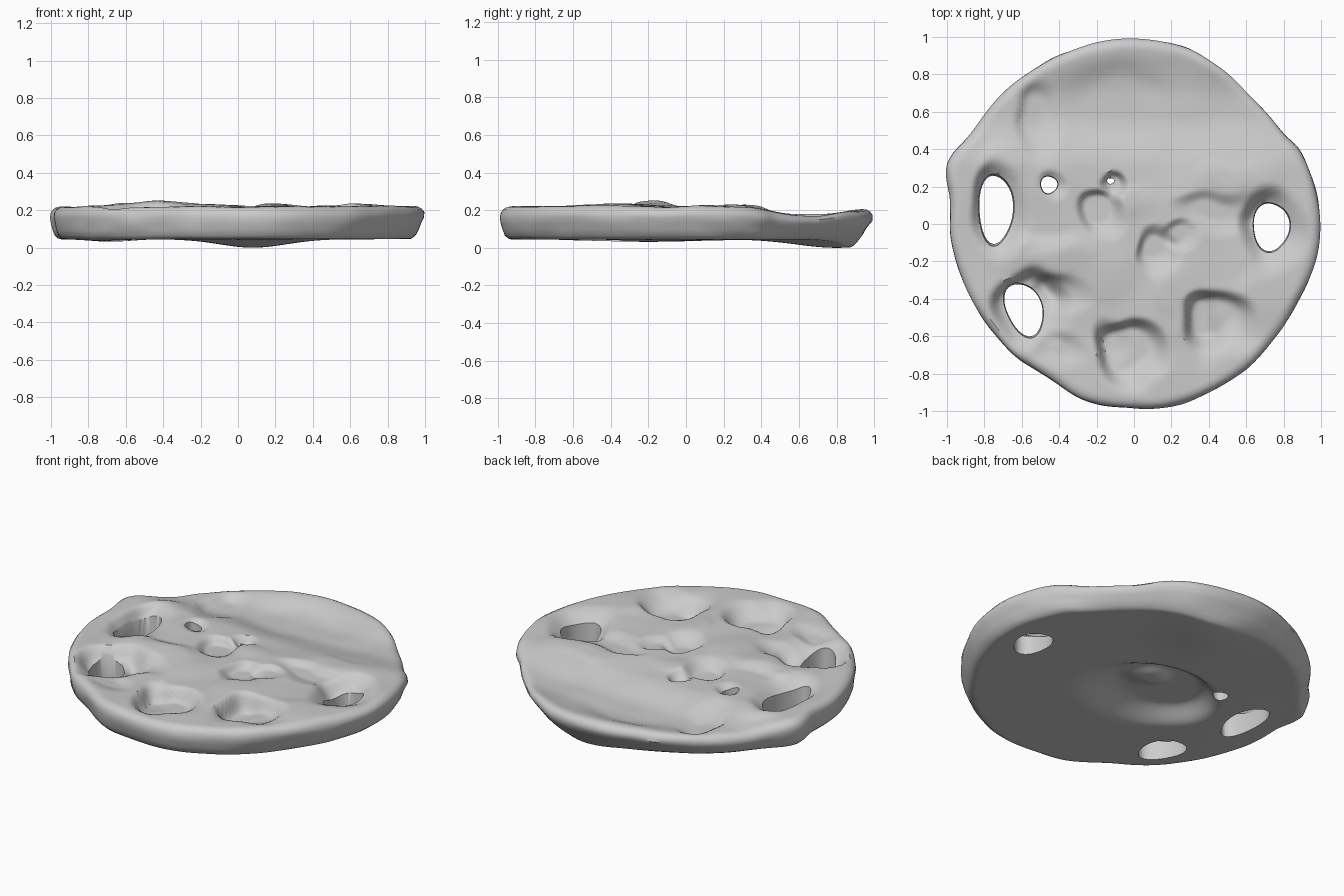
import bpy, bmesh, math
from mathutils import noise, Vector

if "Cube" in bpy.data.objects:
    bpy.data.objects.remove(bpy.data.objects["Cube"])

OUTLINE = [(.995, .05), (.955, .25), (.885, .40), (.80, .49), (.63, .68), (.46, .845), (.30, .94), (0, .995),
           (-.24, .965), (-.45, .88), (-.61, .78), (-.72, .68), (-.88, .48), (-1.0, .32), (-.985, .13),
           (-.98, -.08), (-.91, -.32), (-.80, -.52), (-.63, -.71), (-.45, -.83), (-.265, -.945),
           (-.02, -.985), (.16, -.985), (.405, -.905), (.645, -.74), (.805, -.54), (.93, -.32), (.99, -.11)]
POLAR = sorted((math.atan2(y, x) % math.tau, math.hypot(x, y)) for x, y in OUTLINE)

# Dents pressed into the top: centre, radii, depth, softness (1 = bowl, small = steep wall)
DENTS = [(.05, .56, .62, .40, .03, .9), (-.50, .55, .12, .20, .03, .7),
         (-.735, .08, .15, .25, .07, .7), (-.56, -.44, .20, .20, .08, .6), (-.40, -.37, .16, .11, .035, .8),
         (.72, -.02, .18, .22, .08, .8), (.46, .06, .28, .12, .03, .9),
         (.46, -.52, .20, .17, .075, .6), (.38, -.56, .11, .20, .03, .7),
         (-.02, -.68, .18, .17, .08, .5), (-.12, -.62, .09, .13, .02, .8),
         (-.19, .06, .13, .12, .045, .6), (-.13, .22, .07, .08, .05, .8),
         (.12, -.14, .11, .13, .04, .7), (.24, -.06, .10, .08, .025, .7),
         (-.455, .21, .08, .08, .03, 1), (-.40, -.68, .13, .10, .025, .9)]
BUMPS = [(-.70, .33, .15, .12, .012, 1), (-.55, -.16, .30, .12, .02, 1), (-.28, -.22, .30, .18, .02, 1),
         (.22, -.42, .14, .25, .015, 1), (.55, .25, .25, .12, .012, 1), (0, .12, .15, .10, .012, 1),
         (.70, -.40, .20, .20, .012, 1)]


def smooth(a, b, v):
    t = min(1, max(0, (v - a) / (b - a)))
    return t * t * (3 - 2 * t)


def press(x, y, item):
    cx, cy, rx, ry, d, soft = item
    u, v = (x - cx) / rx, (y - cy) / ry
    q = math.hypot(u, v)
    if q > 2:
        return 0
    # steeper on the back-left side, running out towards the front right
    lean = (u - v) / (1.414 * q) if q > .001 else 0
    soft = min(1.05, soft * (1 + .4 * lean))
    return d * (1 - smooth(1.1 - soft, 1.1 + .2 * max(0, lean), q))


def radius(a):
    # Smooth curve through the outline points, by angle
    n = len(POLAR)
    i = next((j for j, p in enumerate(POLAR) if p[0] > a), n)
    (am, rm), (a0, r0), (a1, r1), (an, rn) = (
        (POLAR[j % n][0] + math.tau * (j // n), POLAR[j % n][1]) for j in (i - 2, i - 1, i, i + 1))
    t, w = (a - a0) / (a1 - a0), a1 - a0
    m0, m1 = (r1 - rm) / (a1 - am) * w, (rn - r0) / (an - a0) * w
    return (r0 * (1 + 2 * t) * (1 - t) ** 2 + m0 * t * (1 - t) ** 2
            + r1 * t * t * (3 - 2 * t) + m1 * t * t * (t - 1))


def bottom_z(x, y):
    z = .048 - .045 * math.exp(-((x - .08) / .25) ** 2 - ((y - .80) / .30) ** 2)
    z -= .013 * math.exp(-((x + .68) / .15) ** 2 - ((y + .2) / .4) ** 2)
    z += press(x, y, (-.14, -.02, .38, .30, .07, .5)) - press(x, y, (-.05, .05, .15, .12, .03, .9))
    return z


def top_z(x, y):
    z = .223 - .042 * smooth(.30, .58, y) + .025 * smooth(.68, .92, y)
    # hand-pressed irregularity of the dents
    wx = x + .045 * noise.noise(Vector((x * 5, y * 5, 3.3)))
    wy = y + .045 * noise.noise(Vector((x * 5, y * 5, 8.1)))
    z -= sum(press(wx, wy, d) for d in DENTS)
    z += sum(press(wx, wy, b) for b in BUMPS)
    z += .008 * noise.noise(Vector((x * 4, y * 4, 1.7)))
    return max(z, bottom_z(x, y) + .025)


# Flattened round body: top rings, rounded rim, bottom rings
SEG, TOP, BOT = 200, 60, 40
rings = [(.945 * (i + 1) / TOP, 1) for i in range(TOP)]
rings += [(.965, .98), (.983, .92), (.995, .82), (1, .66), (.997, .48), (.992, .3), (.982, .12), (.965, .03)]
rings += [(.95 * (BOT - i) / BOT, 0) for i in range(BOT)]
bm = bmesh.new()
grid = []
for s, h in rings:
    row = []
    for k in range(SEG):
        a = math.tau * k / SEG
        r = radius(a) * s
        r *= 1 - max(0, .7 - h) / .7 * s ** 4 * (
            .01 + .08 * max(0, math.sin(a)) ** 3 + .03 * max(0, math.cos(a)))
        if s > .96:
            r *= 1 + .008 * noise.noise(Vector((math.cos(a) * 5, math.sin(a) * 5, h * 3)))
        x, y = r * math.cos(a), r * math.sin(a)
        zb = bottom_z(x, y)
        row.append(bm.verts.new((x, y, zb + (top_z(x, y) - zb) * h)))
    grid.append(row)
for r0, r1 in zip(grid, grid[1:]):
    for k in range(SEG):
        n = (k + 1) % SEG
        bm.faces.new((r0[k], r1[k], r1[n], r0[n]))
tip, base = bm.verts.new((0, 0, top_z(0, 0))), bm.verts.new((0, 0, bottom_z(0, 0)))
for k in range(SEG):
    n = (k + 1) % SEG
    bm.faces.new((tip, grid[0][k], grid[0][n]))
    bm.faces.new((base, grid[-1][n], grid[-1][k]))
bmesh.ops.recalc_face_normals(bm, faces=bm.faces)
mesh = bpy.data.meshes.new("round_slab")
bm.to_mesh(mesh)
bm.free()
slab = bpy.data.objects.new("round_slab", mesh)
bpy.context.collection.objects.link(slab)
bpy.context.view_layer.objects.active = slab
slab.select_set(True)


def cut_hole(name, cx, cy, rx, ry, tilt=0, wobble=.05):
    n, cb = 36, bmesh.new()
    loops = []
    for z, grow in ((-.1, .97), (.4, 1.2)):
        loop = []
        for k in range(n):
            a = math.tau * k / n
            g = grow * (1 + wobble * math.sin(3 * a + 1))
            u, v = rx * g * math.cos(a), ry * g * math.sin(a)
            loop.append(cb.verts.new((cx + u * math.cos(tilt) - v * math.sin(tilt),
                                      cy + u * math.sin(tilt) + v * math.cos(tilt), z)))
        loops.append(loop)
    lo, hi = loops
    cb.faces.new(lo[::-1])
    cb.faces.new(hi)
    for k in range(n):
        m = (k + 1) % n
        cb.faces.new((lo[k], lo[m], hi[m], hi[k]))
    me = bpy.data.meshes.new(name)
    cb.to_mesh(me)
    cb.free()
    cutter = bpy.data.objects.new(name, me)
    cutter.hide_render = True
    bpy.context.collection.objects.link(cutter)
    mod = slab.modifiers.new(name, 'BOOLEAN')
    mod.operation, mod.solver, mod.object = 'DIFFERENCE', 'EXACT', cutter
    bpy.ops.object.modifier_apply(modifier=name)
    bpy.data.objects.remove(cutter)


# Holes right through the slab
cut_hole("left_hole", -.74, .08, .087, .175)
cut_hole("front_left_hole", -.588, -.455, .09, .14, .38)
cut_hole("right_hole", .732, -.015, .092, .122)
cut_hole("small_hole", -.455, .21, .042, .043)
cut_hole("pin_hole", -.125, .23, .018, .014)

# Settle on the ground and shade
low = min(v.co.z for v in slab.data.vertices)
for v in slab.data.vertices:
    v.co.z -= low
bpy.ops.object.shade_smooth_by_angle(angle=math.radians(45))
